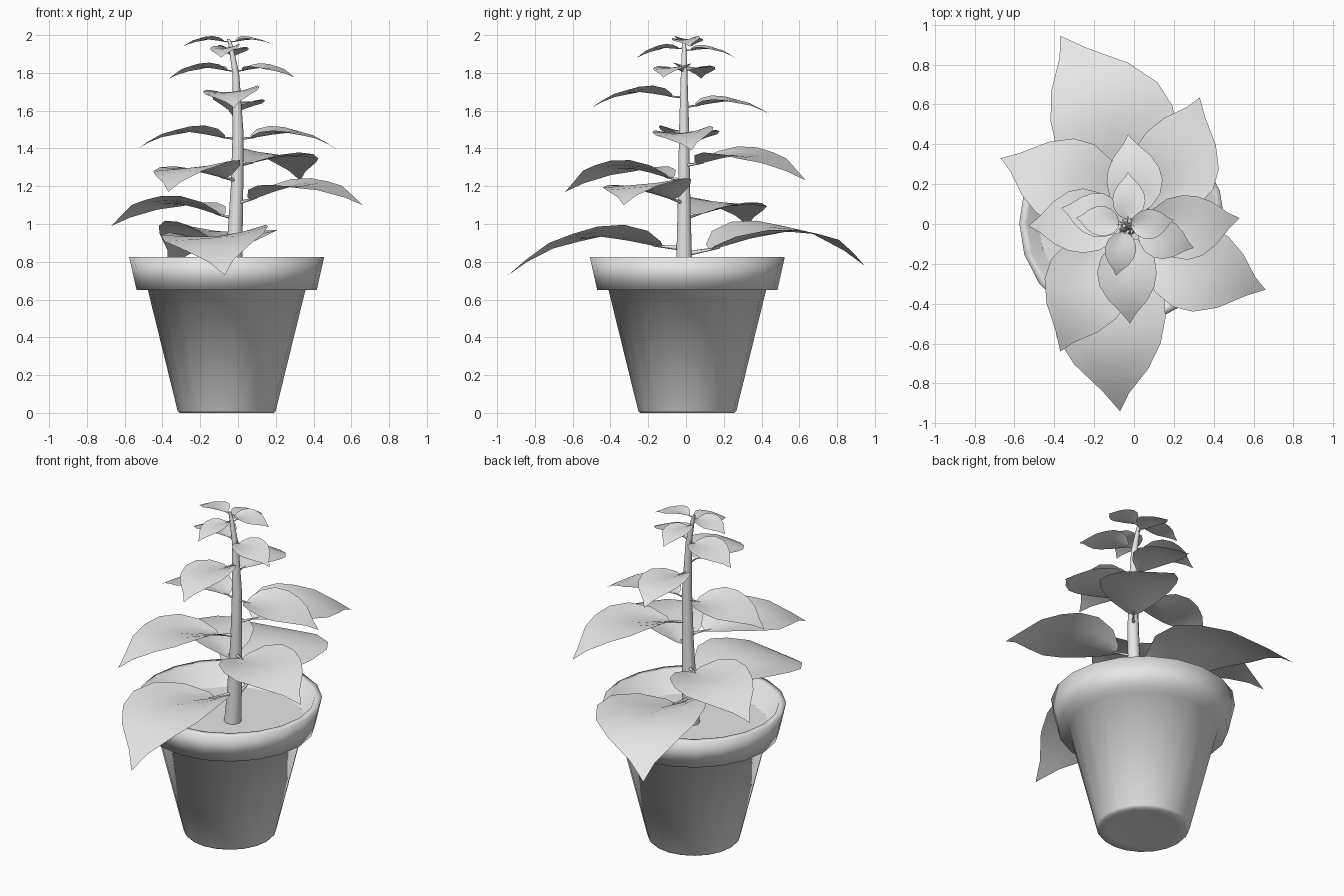
import bpy, bmesh, math
from mathutils import Vector

cube = bpy.data.objects.get("Cube")
if cube:
    bpy.data.objects.remove(cube, do_unlink=True)

grey = bpy.data.materials.new("light_grey")
grey.use_nodes = True
grey.diffuse_color = (0.8, 0.8, 0.8, 1)
grey.node_tree.nodes["Principled BSDF"].inputs["Base Color"].default_value = (0.8, 0.8, 0.8, 1)


def finish(name, bm, angle=60):
    """Turn a bmesh into a smooth-shaded object."""
    mesh = bpy.data.meshes.new(name)
    bm.to_mesh(mesh)
    bm.free()
    mesh.materials.append(grey)
    ob = bpy.data.objects.new(name, mesh)
    bpy.context.collection.objects.link(ob)
    bpy.ops.object.select_all(action="DESELECT")
    ob.select_set(True)
    bpy.context.view_layer.objects.active = ob
    bpy.ops.object.shade_smooth_by_angle(angle=math.radians(angle))


def loft(bm, rings, sides):
    """Skin a list of (centre, radius) rings, with both ends closed."""
    loops = []
    for centre, r in rings:
        loops.append([bm.verts.new(Vector(centre) + Vector(
            (r * math.cos(a), r * math.sin(a), 0)))
            for a in (math.tau * i / sides for i in range(sides))])
    for low, high in zip(loops, loops[1:]):
        for i in range(sides):
            j = (i + 1) % sides
            bm.faces.new((low[i], low[j], high[j], high[i]))
    bm.faces.new(loops[0][::-1])
    bm.faces.new(loops[-1])


# Pot with a thick, softly shaded rim
POT_X, POT_Y = -0.06, 0.007
pot_profile = [(0.2, 0.004), (0.25, 0), (0.26, 0.012), (0.417, 0.65), (0.477, 0.65),
               (0.516, 0.825), (0.475, 0.825), (0.4, 0.64)]
bm = bmesh.new()
loft(bm, [((POT_X, POT_Y, z), r) for r, z in pot_profile], 20)
finish("pot", bm, 180)

# Soil
bm = bmesh.new()
loft(bm, [((POT_X, POT_Y, 0.66), 0.4), ((POT_X, POT_Y, 0.695), 0.42)], 20)
finish("soil", bm, 30)

# Gently bent, tapering stem
STEM = [(-0.03, 0.67, 0.05), (-0.02, 0.83, 0.043), (-0.005, 1.2, 0.033),
        (0, 1.5, 0.028), (-0.012, 1.8, 0.018), (-0.04, 1.95, 0.011), (-0.05, 1.98, 0.008)]
bm = bmesh.new()
loft(bm, [((x, -0.01, z), r) for x, z, r in STEM], 10)
finish("stem", bm)


def stem_x(z):
    for (x0, z0, _), (x1, z1, _) in zip(STEM, STEM[1:]):
        if z <= z1:
            return x0 + (x1 - x0) * (z - z0) / (z1 - z0)


# Leaf outline: position along the midrib and share of the half width
OUTLINE = [(0.13, 0.2), (0.2, 0.6), (0.33, 0.9), (0.48, 1),
           (0.62, 0.92), (0.76, 0.66), (0.9, 0.23)]


def leaf(name, base_z, tip):
    """Arched leaf, cupped at its base and rolled to one side, on a thin stalk."""
    base = Vector((stem_x(base_z), -0.01, base_z))
    tip = Vector(tip)
    run = Vector((tip.x - base.x, tip.y - base.y, 0))
    length = run.length
    side = run.normalized().cross(Vector((0, 0, 1)))

    def rib(t):
        height = (0.09 + 0.07 * length) * length * math.sin(math.pi * t ** 1.4)
        bend = side * (0.095 * length ** 2 * math.sin(math.pi * t))
        return base.lerp(tip, t) + Vector((0, 0, height)) + bend

    # Blade: rows across the midrib, ending in a pointed tip
    bm = bmesh.new()
    rows = []
    for t, share in OUTLINE:
        half = 0.305 * length * share
        cup = max(0, 0.9 * (0.6 - t))
        row = []
        for u in (-1, -0.5, 0, 0.5, 1):
            rise = half * (cup * abs(u) ** 1.3 - 0.08 * u)
            row.append(bm.verts.new(rib(t) + side * half * u + Vector((0, 0, rise))))
        rows.append(row)
    for a, b in zip(rows, rows[1:]):
        for i in range(4):
            bm.faces.new((a[i], a[i + 1], b[i + 1], b[i]))
    point = bm.verts.new(tip)
    for i in range(4):
        bm.faces.new((rows[-1][i], rows[-1][i + 1], point))
    bm.normal_update()
    if sum(f.normal.z for f in bm.faces) < 0:
        bmesh.ops.reverse_faces(bm, faces=bm.faces)
    finish(name, bm)

    # Stalk
    start, end = rib(0), rib(0.18)
    bm = bmesh.new()
    bmesh.ops.create_cone(bm, segments=6, cap_ends=True, radius1=0.012 * length + 0.002,
                          radius2=0.005 * length, depth=(end - start).length)
    turn = (end - start).to_track_quat("Z", "Y").to_matrix().to_4x4()
    bmesh.ops.transform(bm, matrix=turn, verts=bm.verts)
    bmesh.ops.translate(bm, vec=(start + end) / 2, verts=bm.verts)
    finish(name + "_stalk", bm)


# Opposite pairs climbing the stem: height on the stem and tip of each leaf
LEAVES = [
    (0.84, (-0.37, 0.945, 0.78)), (0.87, (-0.07, -0.94, 0.73)),
    (1.11, (0.66, -0.33, 1.1)), (1.03, (-0.67, 0.33, 0.99)),
    (1.31, (0.33, 0.635, 1.23)), (1.23, (-0.37, -0.64, 1.17)),
    (1.45, (0.53, 0.03, 1.39)), (1.45, (-0.53, -0.01, 1.4)),
    (1.67, (-0.02, -0.5, 1.615)), (1.62, (-0.03, 0.45, 1.575)),
    (1.81, (0.3, -0.12, 1.775)), (1.81, (-0.365, 0.08, 1.77)),
    (1.92, (-0.03, 0.26, 1.88)), (1.93, (-0.09, -0.26, 1.88)),
    (1.965, (0.2, 0.02, 1.94)), (1.965, (-0.29, 0.03, 1.94)),
]
for n, (z, tip) in enumerate(LEAVES, 1):
    leaf(f"leaf_{n}", z, tip)
